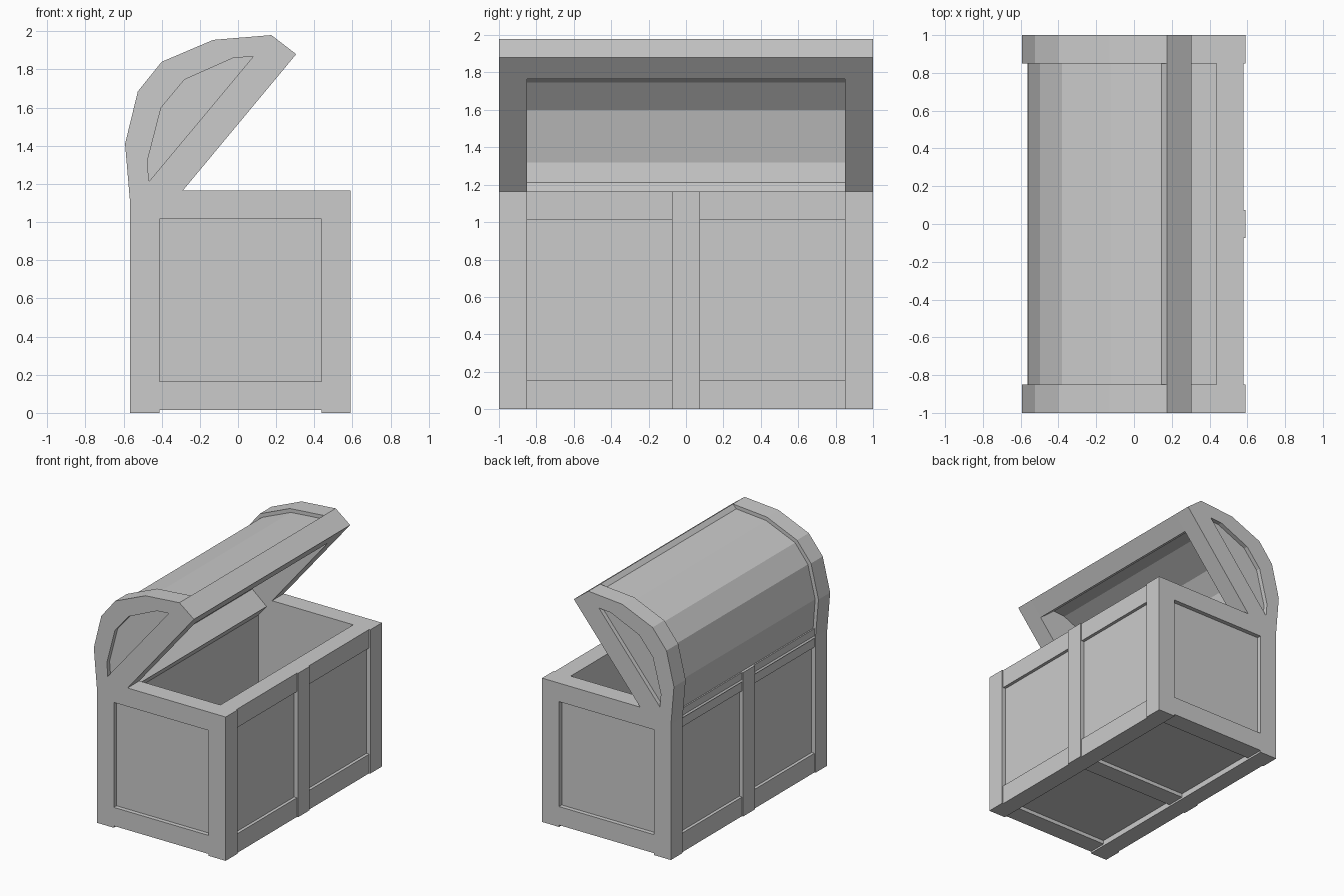
import bpy, bmesh
from mathutils import Vector

if "Cube" in bpy.data.objects:
    bpy.data.objects.remove(bpy.data.objects["Cube"])

grey = bpy.data.materials.new("plain_grey")
grey.use_nodes = True
grey.diffuse_color = (0.6, 0.6, 0.6, 1)
grey.node_tree.nodes["Principled BSDF"].inputs["Base Color"].default_value = grey.diffuse_color


def finish(name, bm):
    bmesh.ops.recalc_face_normals(bm, faces=bm.faces)
    mesh = bpy.data.meshes.new(name)
    bm.to_mesh(mesh)
    bm.free()
    mesh.materials.append(grey)
    obj = bpy.data.objects.new(name, mesh)
    bpy.context.collection.objects.link(obj)
    return obj


def box(name, x, y, z):
    bm = bmesh.new()
    bmesh.ops.create_cube(bm, size=1)
    for v in bm.verts:
        v.co = Vector([(r[0] + r[1]) / 2 + c * (r[1] - r[0]) for r, c in zip((x, y, z), v.co)])
    return finish(name, bm)


def prism(name, profile, y0, y1):
    """Extrude an x-z outline along y."""
    bm = bmesh.new()
    face = bm.faces.new([bm.verts.new((x, y0, z)) for x, z in profile])
    new = bmesh.ops.extrude_face_region(bm, geom=[face])["geom"]
    for v in new:
        if isinstance(v, bmesh.types.BMVert):
            v.co.y = y1
    return finish(name, bm)


def span(a, b):
    return (min(a, b), max(a, b))


# Main dimensions
CX, HALF = 0.0125, 0.5775
IN, TOP, END = 0.425, 1.165, 0.85
LOW, HIGH = 0.155, 1.015
STEP, DEEP = 0.01, 0.035
inner_x = (CX - IN, CX + IN)

# Long sides: posts, middle stile, rails and recessed panels
for sx, side in ((-1, "back"), (1, "opening")):
    def depth(inset):
        return span(CX + sx * IN, CX + sx * (HALF - inset))
    for sy, hand in ((-1, "front"), (1, "rear")):
        box(f"{side}_{hand}_post", depth(0), span(sy * END, sy), (0, TOP))
        box(f"{side}_{hand}_panel", depth(DEEP), span(sy * 0.075, sy * END), (LOW, HIGH))
        for part, z in (("bottom", (0, LOW)), ("top", (HIGH, TOP))):
            box(f"{side}_{hand}_{part}_rail", depth(STEP), span(sy * 0.075, sy * END), z)
    box(f"{side}_middle_stile", depth(0), (-0.075, 0.075), (0, TOP))

# Short ends: rails and recessed panel
for sy, hand in ((-1, "front"), (1, "rear")):
    box(f"{hand}_end_panel", inner_x, span(sy * END, sy * (1 - DEEP)), (LOW, HIGH))
    box(f"{hand}_end_bottom_rail", inner_x, span(sy * END, sy), (0.015, LOW + 0.01))
    box(f"{hand}_end_top_rail", inner_x, span(sy * END, sy), (HIGH, TOP))

# Floor with a cross beam underneath
box("floor", inner_x, (-END, END), (0.045, LOW))
box("floor_beam", inner_x, (-0.075, 0.075), (0.015, 0.045))

# Lid outlines, already swung open about the hinge
outer = [(-0.435, 0.99), (-0.565, 1.095), (-0.592, 1.41), (-0.525, 1.685),
         (-0.40, 1.84), (-0.13, 1.955), (0.175, 1.98), (0.305, 1.88)]
sunk = [(-0.541, 1.125), (-0.562, 1.405), (-0.497, 1.67),
        (-0.382, 1.815), (-0.122, 1.925), (0.145, 1.948)]
cavity = [(-0.339, 1.105), (-0.467, 1.212), (-0.475, 1.32), (-0.403, 1.6),
          (-0.28, 1.747), (-0.025, 1.86), (0.08, 1.868), (0.209, 1.765)]

# Curved lid shell between the end caps
prism("lid_shell", outer[:2] + sunk + outer[6:] + cavity[::-1], -END, END)

# Lid end caps with a recessed panel cut into each
for sy, hand in ((-1, "front"), (1, "rear")):
    cap = prism(f"lid_{hand}_cap", outer, sy * END, sy)
    cutter = prism(f"lid_{hand}_cutter", cavity[1:7], sy * (1 - DEEP), sy * 1.1)
    cutter.hide_render = True
    cutter.hide_viewport = True
    cut = cap.modifiers.new("panel_recess", "BOOLEAN")
    cut.operation = "DIFFERENCE"
    cut.solver = "EXACT"
    cut.object = cutter
